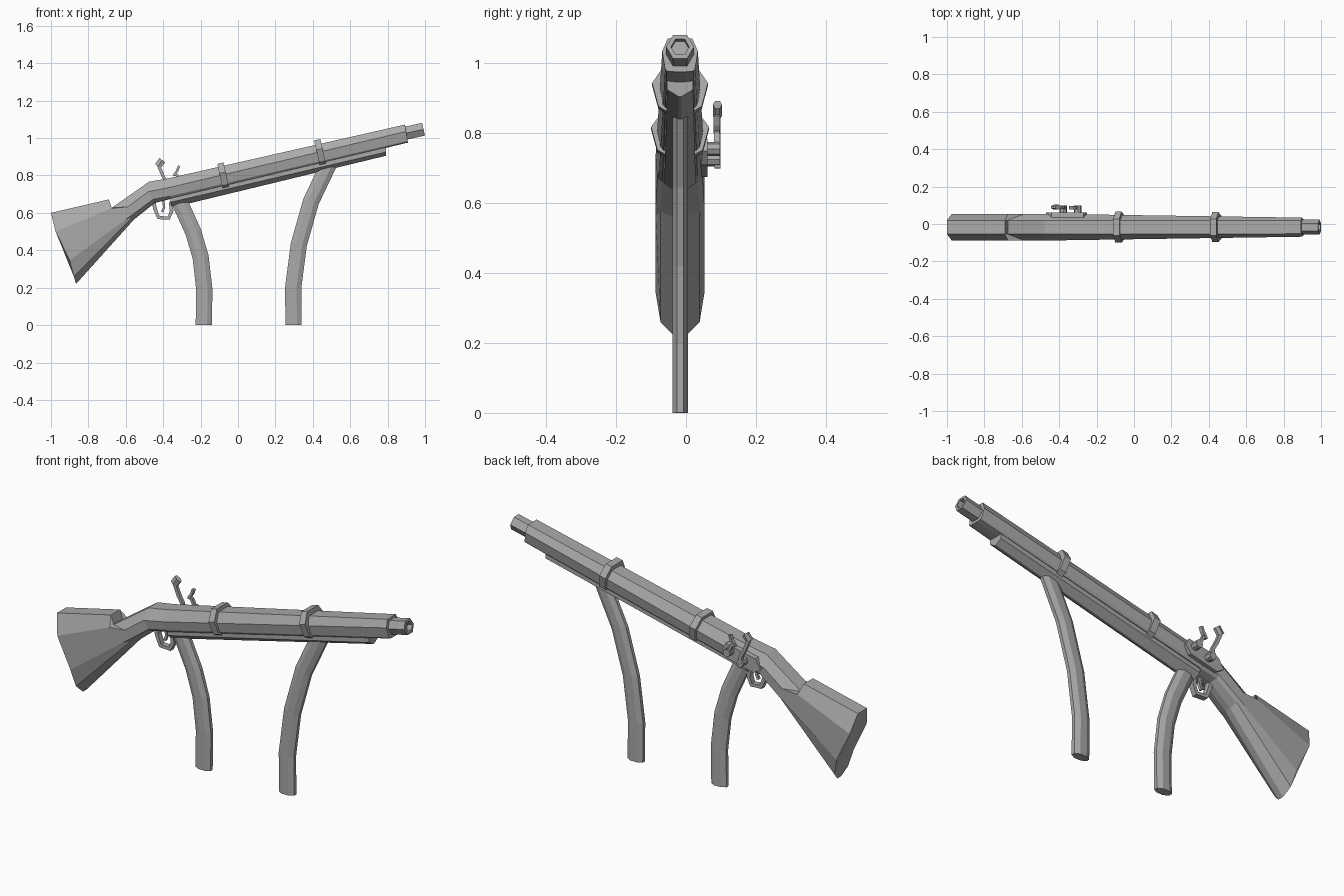
import bpy, bmesh, math
from mathutils import Vector

cube = bpy.data.objects.get("Cube")
if cube:
    bpy.data.objects.remove(cube, do_unlink=True)

CY = -0.017                      # centre plane of the gun
SLOPE = math.radians(12.8)       # tilt of the barrel
ALONG = Vector((math.cos(SLOPE), 0, math.sin(SLOPE)))
UP = Vector((-math.sin(SLOPE), 0, math.cos(SLOPE)))

grey = bpy.data.materials.new("plain_grey")
grey.use_nodes = True
COLOUR = (0.4, 0.4, 0.4, 1)
grey.diffuse_color = COLOUR
grey.node_tree.nodes["Principled BSDF"].inputs["Base Color"].default_value = COLOUR


def loft(name, rings, caps=True, closed=False):
    """Skin equal-length rings of points into one flat-shaded object."""
    bm = bmesh.new()
    rows = [[bm.verts.new(p) for p in ring] for ring in rings]
    n = len(rows[0])
    pairs = list(zip(rows, rows[1:]))
    if closed:
        pairs.append((rows[-1], rows[0]))
    for a, b in pairs:
        for i in range(n):
            j = (i + 1) % n
            bm.faces.new((a[i], a[j], b[j], b[i]))
    if caps and not closed:
        bm.faces.new(rows[0])
        bm.faces.new(rows[-1])
    bmesh.ops.recalc_face_normals(bm, faces=bm.faces)
    mesh = bpy.data.meshes.new(name)
    bm.to_mesh(mesh)
    bm.free()
    mesh.materials.append(grey)
    obj = bpy.data.objects.new(name, mesh)
    bpy.context.collection.objects.link(obj)
    return obj


def mirrored(profile):
    """Turn (x, z, half width) points, top to bottom, into a full ring."""
    left = [(x, CY + h, z) for x, z, h in profile]
    right = [(x, CY - h, z) for x, z, h in reversed(profile)]
    return left + right


def section(x, z, profile):
    """Ring square to the barrel: profile is (height, half width)."""
    base = Vector((x, 0, z))
    return mirrored([((base + UP * v).x, (base + UP * v).z, h) for v, h in profile])


def sweep(name, path, size, y, sides=4, closed=False):
    """Sweep an elliptical section (in-plane, sideways radius) along an x-z path."""
    pts = [Vector((x, y, z)) for x, z in path]
    n, rings = len(pts), []
    for i, p in enumerate(pts):
        before = pts[i - 1] if i or closed else p
        after = pts[(i + 1) % n] if i < n - 1 or closed else p
        t = (after - before).normalized()
        across = Vector((t.z, 0, -t.x))
        ring = []
        for k in range(sides):
            a = math.tau * (k + 0.5) / sides
            ring.append(p + across * size[0] * math.cos(a)
                        + Vector((0, size[1] * math.sin(a), 0)))
        rings.append(ring)
    return loft(name, rings, closed=closed)


# Buttstock with raised comb, wrist and long tapering body
loft("stock_and_barrel", [mirrored(p) for p in (
    [(-1, .6, .037), (-.975, .5, .07), (-.9, .345, .07), (-.878, .26, .056), (-.866, .22, .016)],
    [(-.69, .672, .037), (-.675, .625, .07), (-.6, .565, .07), (-.565, .575, .056), (-.56, .56, .016)],
    [(-.675, .627, .037), (-.59, .632, .07), (-.565, .59, .07), (-.56, .578, .056), (-.555, .565, .016)],
    [(-.475, .767, .037), (-.48, .713, .07), (-.455, .672, .065), (-.45, .66, .05), (-.445, .653, .016)],
    [(-.38, .783, .037), (-.37, .735, .07), (-.36, .69, .06), (-.357, .679, .05), (-.355, .676, .016)],
    [(.893, 1.072, .035), (.898, 1.035, .051), (.907, .985, .043), (.909, .978, .038), (.91, .976, .016)],
)])

# Forestock with a V-shaped underside
loft("forestock", [mirrored(p) for p in (
    [(-.36, .70, .045), (-.36, .657, .045), (-.355, .628, .004)],
    [(.79, .965, .037), (.79, .925, .037), (.79, .905, .004)],
)])

# Six-sided muzzle with a shallow bore
def hexagon(x, z, r):
    return section(x, z, [(r * .87, r / 2), (0, r), (-r * .87, r / 2)])

loft("muzzle", [hexagon(.88, 1.022, .04), hexagon(.992, 1.0475, .04),
                hexagon(.992, 1.0475, .026), hexagon(.965, 1.041, .026)])

# Bands around the barrel
for name, x, z, w in (("rear_band", -.083, .815, .083), ("front_band", .435, .94, .08)):
    prof = [(.052, .045), (0, w), (-.068, w - .018), (-.082, .04)]
    mid = Vector((x, 0, z))
    ends = [mid + ALONG * s for s in (-.017, .017)]
    loft(name, [section(e.x, e.z, prof) for e in ends])

# Trigger guard and trigger
sweep("trigger_guard", [(-.45, .66), (-.445, .625), (-.425, .575), (-.37, .572),
                        (-.355, .61), (-.36, .66)], (.014, .02), CY)
sweep("trigger", [(-.40, .67), (-.395, .63), (-.405, .605)], (.009, .01), CY)

# Lock plate on the back side
plate = [(-.47, .70), (-.44, .75), (-.27, .785), (-.25, .75), (-.28, .71), (-.43, .675)]
loft("lock_plate", [[(x, y, z) for x, z in plate] for y in (.03, .062)])

# Hammer, striking steel and their pivots
sweep("hammer", [(-.375, .70), (-.38, .76), (-.40, .795), (-.415, .83), (-.425, .855)], (.012, .012), .09)
sweep("hammer_jaw", [(-.428, .85), (-.405, .882)], (.022, .013), .09, 6)
sweep("striking_steel", [(-.30, .745), (-.325, .80), (-.345, .805)], (.01, .012), .088)
sweep("steel_face", [(-.34, .803), (-.325, .825), (-.315, .852)], (.009, .013), .088)
for name, x, z in (("hammer_pivot", -.378, .725), ("steel_pivot", -.30, .755)):
    ring = [(x + .02 * math.cos(k * math.tau / 8), z + .02 * math.sin(k * math.tau / 8)) for k in range(8)]
    loft(name, [[(px, y, pz) for px, pz in ring] for y in (.05, .098)])

# Curved display legs
sweep("rear_leg", [(-.183, 0), (-.18, .19), (-.2, .365), (-.24, .5), (-.315, .665)], (.047, .024), CY, 8)
sweep("front_leg", [(.297, 0), (.295, .2), (.325, .43), (.39, .66), (.485, .86)], (.047, .024), CY, 8)
